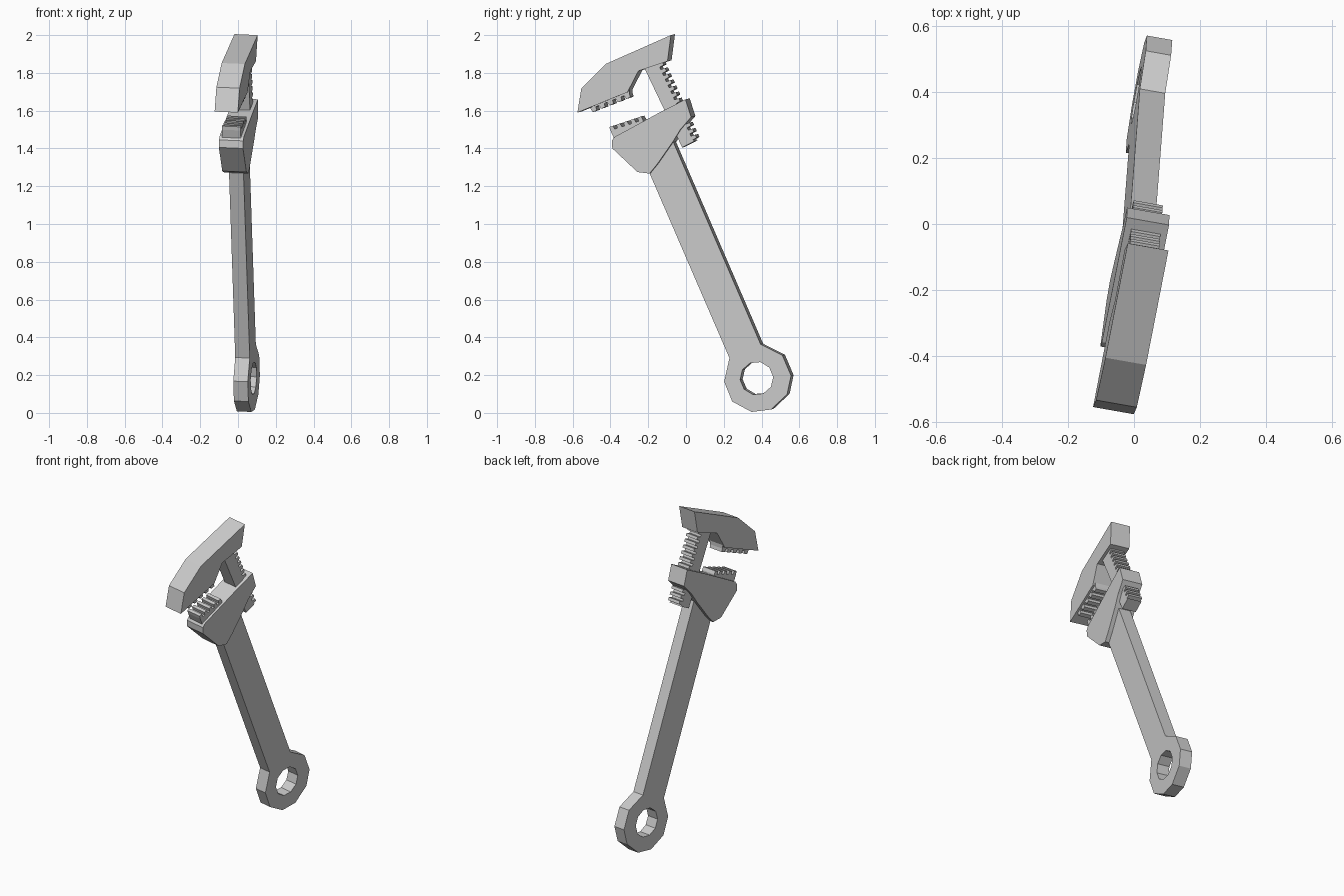
import bpy, bmesh, math
from mathutils import Vector

if "Cube" in bpy.data.objects:
    bpy.data.objects.remove(bpy.data.objects["Cube"])

# The wrench lies in a slightly turned and tilted plane
N = Vector((0.985, -0.174, -0.042)).normalized()
N0 = -0.03


def plate(name, outline, thick, hole=None):
    """Flat plate: outline given as (y, z) of its front face."""
    n = N0 + thick / 2
    bm = bmesh.new()
    for loop in [outline] + ([hole] if hole else []):
        vs = [bm.verts.new(((n - N.y * y - N.z * z) / N.x, y, z)) for y, z in loop]
        for a, b in zip(vs, vs[1:] + vs[:1]):
            bm.edges.new((a, b))
    bmesh.ops.triangle_fill(bm, use_beauty=True, use_dissolve=False,
                            edges=bm.edges[:], normal=N)
    ext = bmesh.ops.extrude_face_region(bm, geom=bm.faces[:], use_keep_orig=True)
    moved = [v for v in ext["geom"] if isinstance(v, bmesh.types.BMVert)]
    bmesh.ops.translate(bm, verts=moved, vec=-N * thick)
    bmesh.ops.recalc_face_normals(bm, faces=bm.faces[:])
    me = bpy.data.meshes.new(name)
    bm.to_mesh(me)
    bm.free()
    ob = bpy.data.objects.new(name, me)
    bpy.context.collection.objects.link(ob)
    return ob


def comb(a, b, out, count, height, root=0.62, tip=0.5):
    """Tooth profile from a to b, teeth rising along out."""
    a, b, out = Vector(a), Vector(b), Vector(out).normalized() * height
    step = (b - a) / (count - 1 + root)
    pts = []
    for i in range(count):
        s = a + step * i
        m = (root - tip) / 2
        pts += [s, s + step * m + out, s + step * (m + tip) + out, s + step * root]
    return [tuple(p) for p in pts]


# Handle with hanging eye
c = (0.374, 0.183)
hole = [(c[0] + 0.088 * math.cos(math.radians(5 + 36 * i)),
         c[1] + 0.088 * math.sin(math.radians(5 + 36 * i))) for i in range(10)]
plate("handle", [(-0.235, 1.37), (-0.193, 1.269), (0.23, 0.29), (0.202, 0.165),
                 (0.245, 0.06), (0.347, 0.005), (0.45, 0.018), (0.535, 0.098),
                 (0.556, 0.197), (0.51, 0.305), (0.395, 0.363), (-0.07, 1.44),
                 (-0.1, 1.51)], 0.078, hole)

# Lower jaw body
plate("lower_jaw", [(-0.003, 1.66), (-0.15, 1.585), (-0.38, 1.46), (-0.393, 1.44),
                    (-0.39, 1.4), (-0.257, 1.275), (-0.193, 1.267), (-0.15, 1.32),
                    (-0.07, 1.435), (-0.03, 1.5), (0.027, 1.566)], 0.13)

# Upper jaw hook
plate("upper_jaw", [(-0.08, 2.0), (-0.426, 1.847), (-0.554, 1.719), (-0.575, 1.59),
                    (-0.31, 1.698), (-0.252, 1.81), (-0.098, 1.862)], 0.125)

# Toothed sliding bar
plate("rack_bar", [(-0.02, 1.405), (-0.232, 1.85), (-0.16, 1.88)]
      + comb((-0.148, 1.85), (0.035, 1.445), (0.9, 0.4), 13, 0.024)
      + [(0.047, 1.44)], 0.09)

# Gripping teeth
plate("upper_grip", [(-0.3, 1.72), (-0.5, 1.64)]
      + comb((-0.505, 1.61), (-0.3, 1.69), (0.4, -0.9), 5, 0.02), 0.1)
plate("lower_grip", [(-0.225, 1.53), (-0.375, 1.44)]
      + comb((-0.4, 1.495), (-0.228, 1.552), (-0.4, 0.9), 5, 0.02), 0.1)
